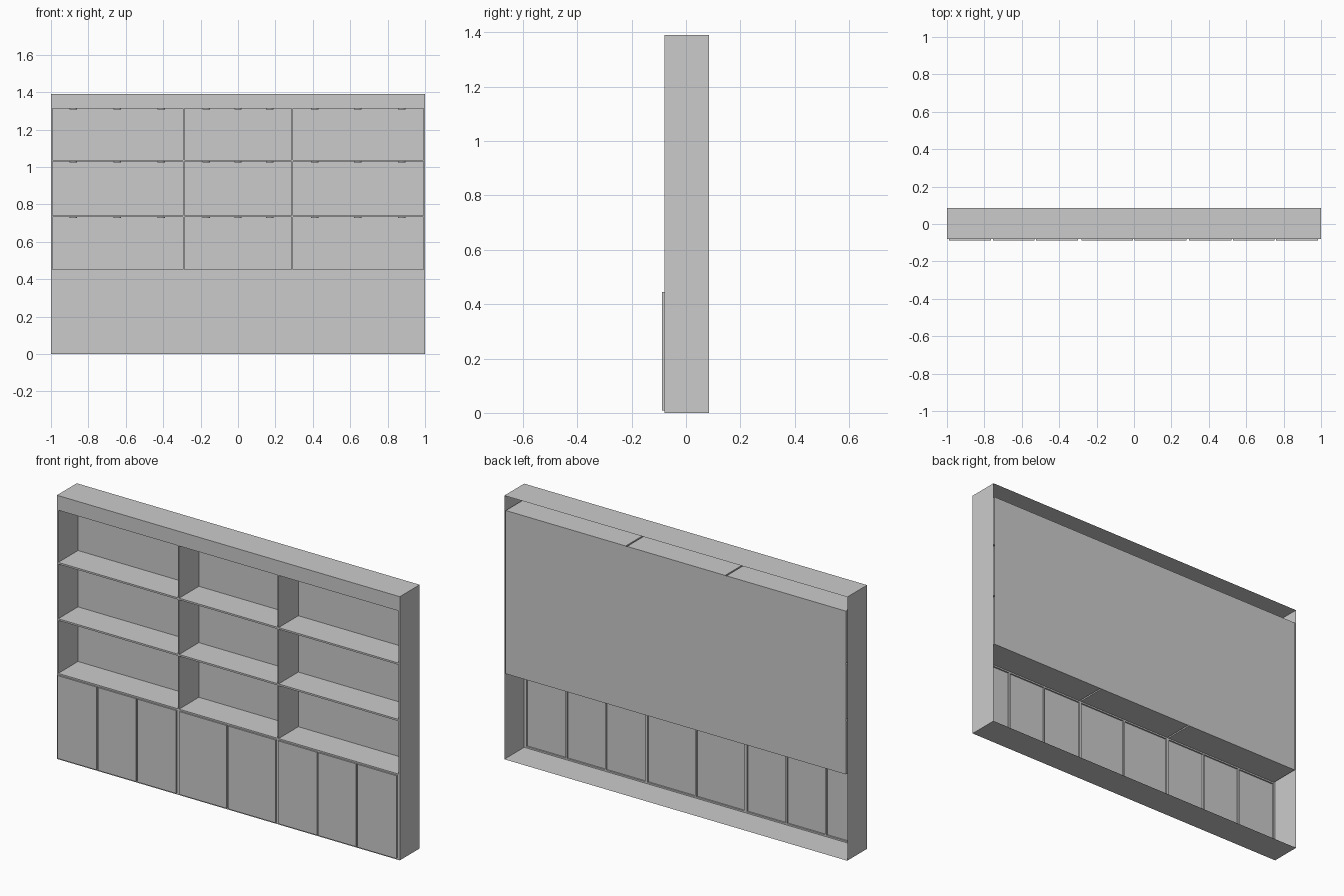
import bpy, bmesh
from mathutils import Vector

if "Cube" in bpy.data.objects:
    bpy.data.objects.remove(bpy.data.objects["Cube"])

FRONT, BACK, TOP = -0.08, 0.085, 1.39


def finish(name, bm):
    mesh = bpy.data.meshes.new(name)
    bm.to_mesh(mesh)
    bm.free()
    obj = bpy.data.objects.new(name, mesh)
    bpy.context.collection.objects.link(obj)
    return obj


def open_box(name, x, y, z, open_dirs, inward=False):
    """Thin-walled box with the sides facing open_dirs left out."""
    bm = bmesh.new()
    bmesh.ops.create_cube(bm, size=1)
    drop = [f for f in bm.faces if any(f.normal.dot(Vector(d)) > 0.9 for d in open_dirs)]
    bmesh.ops.delete(bm, geom=drop, context='FACES')
    for v in bm.verts:
        for i, (lo, hi) in enumerate((x, y, z)):
            v.co[i] = lo if v.co[i] < 0 else hi
    if inward:
        bmesh.ops.reverse_faces(bm, faces=bm.faces[:])
    return finish(name, bm)


def face_frame(name, columns, rows, z_low, z_high):
    """Flat front sheet with a rectangular opening for each column and row."""
    xs = [-1] + [v for c in columns for v in c] + [1]
    zs = [z_low] + [v for r in rows for v in r] + [z_high]
    bm = bmesh.new()
    grid = [[bm.verts.new((x, FRONT, z)) for x in xs] for z in zs]
    for j in range(len(zs) - 1):
        for i in range(len(xs) - 1):
            if i % 2 and j % 2:
                continue
            bm.faces.new((grid[j][i], grid[j][i + 1], grid[j + 1][i + 1], grid[j + 1][i]))
    return finish(name, bm)


front_dir, back_dir = (0, -1, 0), (0, 1, 0)

# Outer carcass: sides, top and floor
open_box("carcass", (-1, 1), (FRONT, BACK), (0, TOP), (front_dir, back_dir))

# Shelf niches and their front frame
columns = [(-0.992, -0.295), (-0.287, 0.285), (0.293, 0.992)]
rows = [(0.453, 0.732), (0.741, 1.029), (1.038, 1.313)]
lamps = [(-0.88, -0.645, -0.41), (-0.17, 0, 0.17), (0.41, 0.64, 0.875)]
face_frame("shelf_frame", columns, rows, 0.449, TOP)
for c, col in enumerate(columns):
    for r, row in enumerate(rows):
        open_box(f"niche_{c}_{r}", col, (FRONT, BACK - 0.001), row, (front_dir,), True)
        # Small round downlights under each niche top
        for x in lamps[c]:
            bpy.ops.mesh.primitive_cylinder_add(vertices=16, radius=0.02, depth=0.006,
                                                location=(x, 0, row[1] - 0.003))
            bpy.context.object.name = "downlight"

# Continuous back panel behind the niches
bm = bmesh.new()
bm.faces.new([bm.verts.new((x, BACK, z)) for x, z in
              ((0.992, 0.453), (-0.992, 0.453), (-0.992, 1.313), (0.992, 1.313))])
finish("back_panel", bm)

# Raised cupboard doors, hollow behind, and the frame around them
doors = [(-0.99, -0.764), (-0.755, -0.533), (-0.525, -0.299), (-0.281, -0.006),
         (0.003, 0.28), (0.294, 0.521), (0.529, 0.75), (0.759, 0.985)]
door_z = (0.008, 0.445)
face_frame("cupboard_frame", doors, [door_z], 0, 0.449)
for i, d in enumerate(doors):
    open_box(f"door_{i}", d, (-0.088, FRONT), door_z, (back_dir,))
